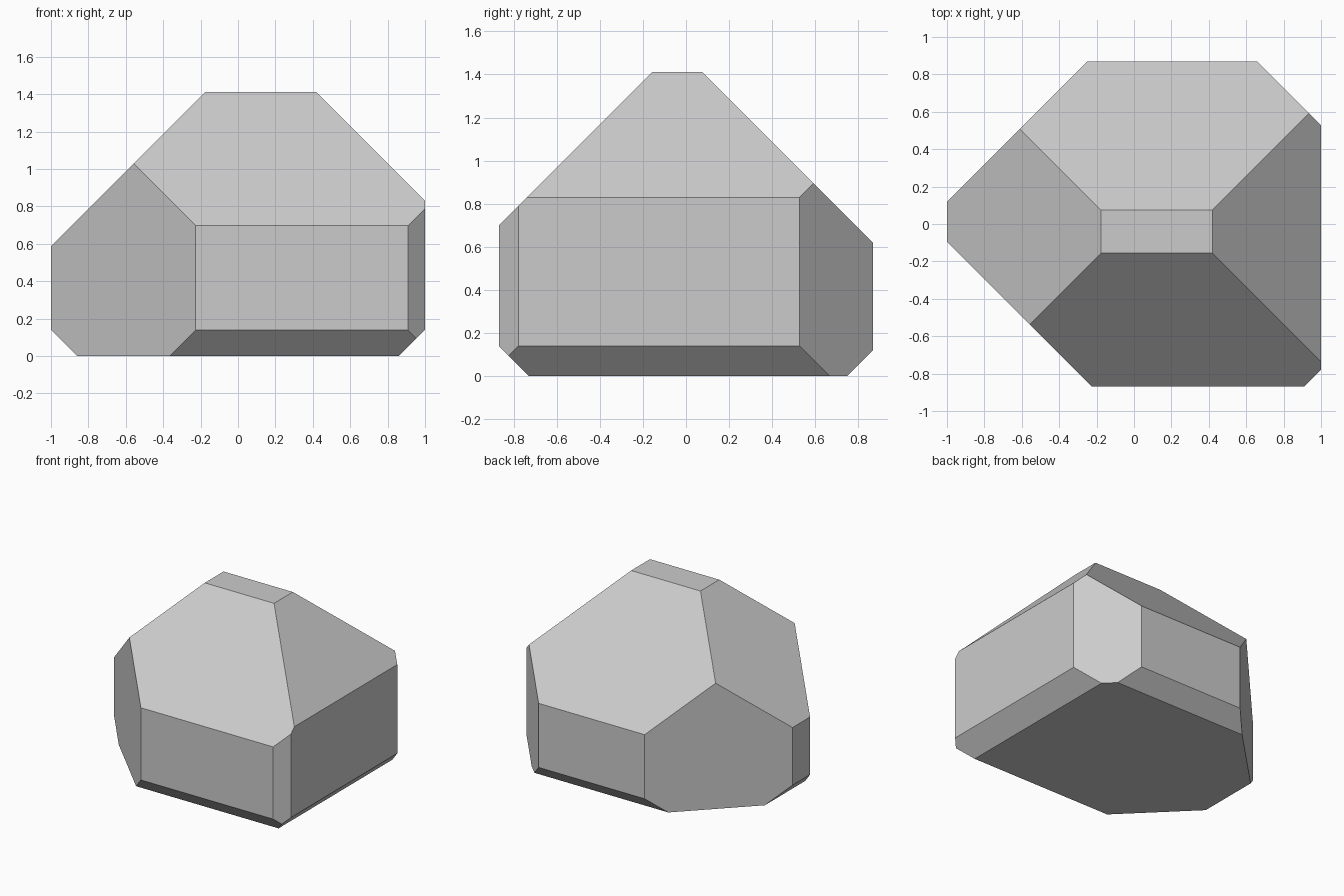
import bpy, bmesh
from mathutils import Vector

if "Cube" in bpy.data.objects:
    bpy.data.objects.remove(bpy.data.objects["Cube"])

# Block: the full bounding box
X, Y, Z = 1.0, 0.868, 1.411
bm = bmesh.new()
bmesh.ops.create_cube(bm, size=2)
for v in bm.verts:
    v.co = Vector((v.co.x * X, v.co.y * Y, (v.co.z + 1) * Z / 2))

# 45-degree bevel cuts: outward direction and offset (direction . point = offset)
cuts = [
    # upper slopes
    ((-1, 0, 1), 1.588), ((1, 0, 1), 1.83), ((0, -1, 1), 1.567), ((0, 1, 1), 1.486),
    # bottom edges
    ((-1, 0, -1), 0.86), ((1, 0, -1), 0.86), ((0, -1, -1), 0.73), ((0, 1, -1), 0.748),
    # vertical corners
    ((-1, 1, 0), 1.12), ((1, 1, 0), 1.527), ((-1, -1, 0), 1.095), ((1, -1, 0), 1.778),
]
for direction, offset in cuts:
    n = Vector(direction)
    result = bmesh.ops.bisect_plane(
        bm, geom=bm.verts[:] + bm.edges[:] + bm.faces[:], dist=1e-5,
        plane_co=n * (offset / n.length_squared), plane_no=n, clear_outer=True)
    rim = [e for e in result["geom_cut"] if isinstance(e, bmesh.types.BMEdge)]
    bmesh.ops.edgeloop_fill(bm, edges=rim)
bmesh.ops.recalc_face_normals(bm, faces=bm.faces[:])

# Faceted stone
mesh = bpy.data.meshes.new("faceted_stone")
bm.to_mesh(mesh)
bm.free()
stone = bpy.data.objects.new("faceted_stone", mesh)
bpy.context.collection.objects.link(stone)
